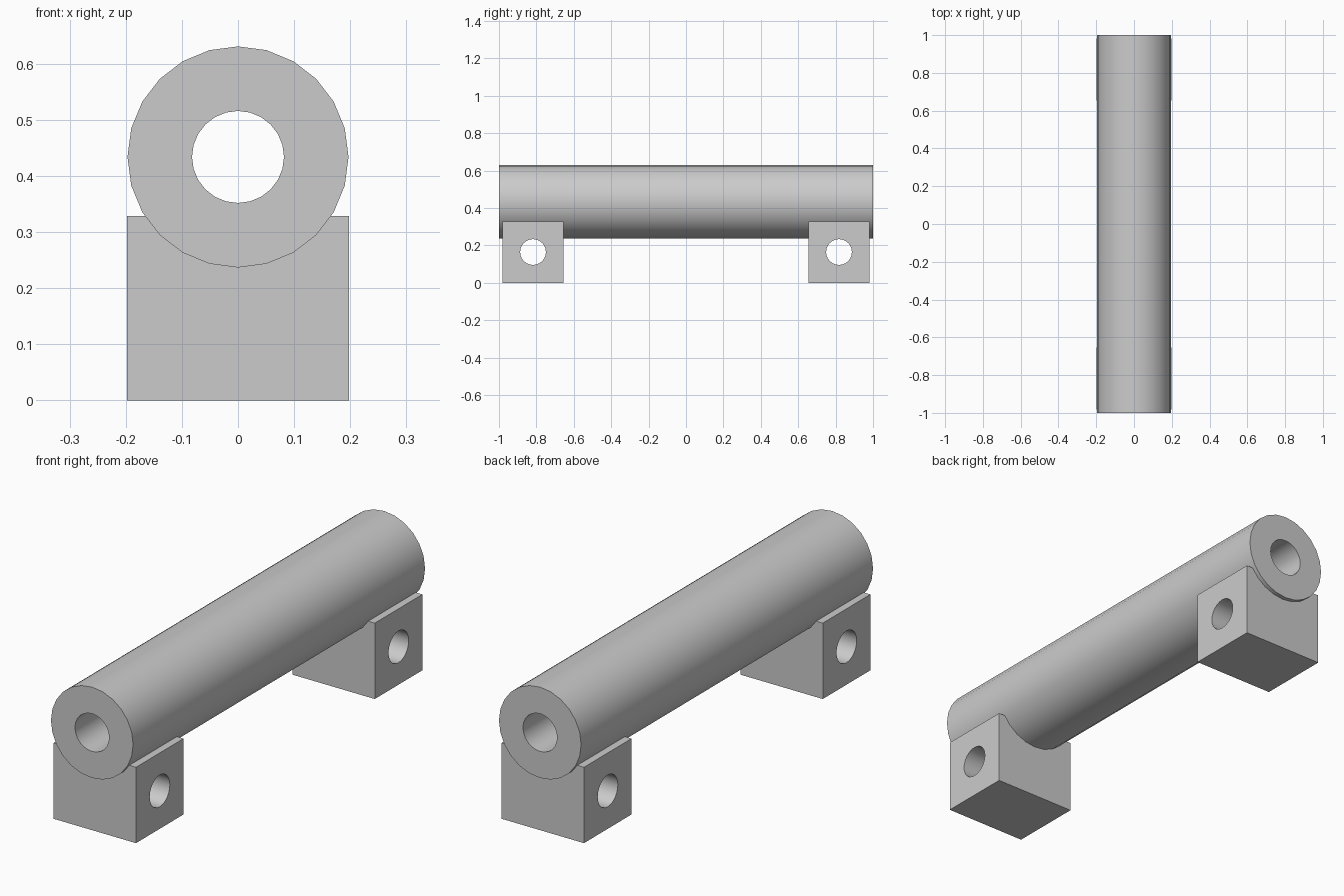
import bpy
from math import radians

if "Cube" in bpy.data.objects:
    bpy.data.objects.remove(bpy.data.objects["Cube"], do_unlink=True)

TUBE_Z, TUBE_R, BORE_R = 0.434, 0.197, 0.082
BLOCK_W, BLOCK_L, BLOCK_H = 0.395, 0.326, 0.329
BLOCK_Y, HOLE_R = 0.818, 0.069

grey = bpy.data.materials.new("plain_grey")
grey.use_nodes = True
colour = (0.6, 0.6, 0.6, 1)
grey.diffuse_color = colour
grey.node_tree.nodes["Principled BSDF"].inputs["Base Color"].default_value = colour


def cylinder(name, radius, length, location, rotation, sides=24):
    bpy.ops.mesh.primitive_cylinder_add(vertices=sides, radius=radius, depth=length,
                                        location=location, rotation=rotation)
    obj = bpy.context.object
    obj.name = name
    return obj


def drill(obj, cutter):
    """Cut a through hole, then tidy away the cutter."""
    cutter.hide_render = True
    mod = obj.modifiers.new("through_hole", "BOOLEAN")
    mod.operation = "DIFFERENCE"
    mod.solver = "EXACT"
    mod.object = cutter
    bpy.ops.object.select_all(action="DESELECT")
    bpy.context.view_layer.objects.active = obj
    obj.select_set(True)
    bpy.ops.object.modifier_apply(modifier=mod.name)
    bpy.data.objects.remove(cutter, do_unlink=True)
    obj.data.materials.clear()
    obj.data.materials.append(grey)
    bpy.ops.object.shade_smooth_by_angle(angle=radians(30))


# Long hollow tube running front to back
along_y = (radians(90), 0, 0)
tube = cylinder("tube", TUBE_R, 2, (0, 0, TUBE_Z), along_y)
drill(tube, cylinder("bore_cutter", BORE_R, 2.2, (0, 0, TUBE_Z), along_y))

# Mounting blocks under each end, each with a sideways bolt hole
along_x = (0, radians(90), 0)
for name, side in (("front", -1), ("back", 1)):
    centre = (0, side * BLOCK_Y, BLOCK_H / 2)
    bpy.ops.mesh.primitive_cube_add(size=1, location=centre)
    block = bpy.context.object
    block.name = name + "_mounting_block"
    block.scale = (BLOCK_W, BLOCK_L, BLOCK_H)
    bpy.ops.object.transform_apply(location=False, rotation=False, scale=True)
    drill(block, cylinder("hole_cutter", HOLE_R, 1, centre, along_x))
